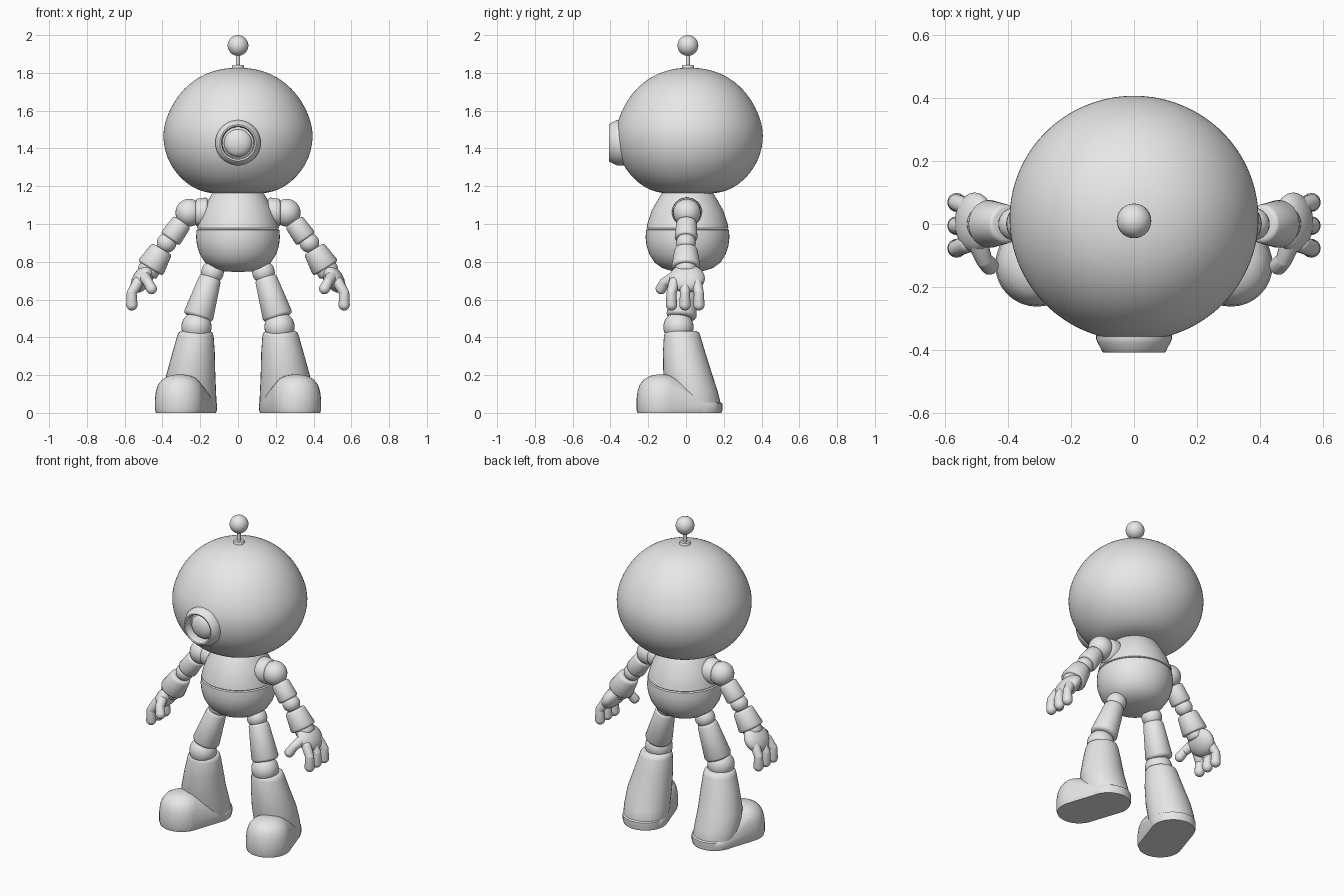
import bpy, bmesh, math
from mathutils import Matrix, Vector

cube = bpy.data.objects.get("Cube")
if cube:
    bpy.data.objects.remove(cube, do_unlink=True)

grey = bpy.data.materials.new("plain_grey")
grey.use_nodes = True
grey.diffuse_color = (0.8, 0.8, 0.8, 1)
grey.node_tree.nodes["Principled BSDF"].inputs["Base Color"].default_value = (0.8, 0.8, 0.8, 1)


def finish(name, bm, matrix=None, angle=40, subdiv=0):
    """Turn a bmesh into a smooth shaded object."""
    bmesh.ops.remove_doubles(bm, verts=bm.verts, dist=0.0002)
    if matrix:
        bm.transform(matrix)
    bmesh.ops.recalc_face_normals(bm, faces=bm.faces)
    mesh = bpy.data.meshes.new(name)
    bm.to_mesh(mesh)
    bm.free()
    mesh.materials.append(grey)
    obj = bpy.data.objects.new(name, mesh)
    bpy.context.collection.objects.link(obj)
    bpy.ops.object.select_all(action='DESELECT')
    obj.select_set(True)
    bpy.context.view_layer.objects.active = obj
    bpy.ops.object.shade_smooth_by_angle(angle=math.radians(angle))
    if subdiv:
        mod = obj.modifiers.new("rounding", 'SUBSURF')
        mod.levels = mod.render_levels = subdiv
    return obj


def circle(bm, x, y, z, r, n):
    return [bm.verts.new((x + r * math.cos(math.tau * i / n),
                          y + r * math.sin(math.tau * i / n), z)) for i in range(n)]


def loft(name, rings, matrix=None, n=32, **kw):
    """Skin circles given as (x, y, z, radius)."""
    bm = bmesh.new()
    loops = [circle(bm, *ring, n) for ring in rings]
    for a, b in zip(loops, loops[1:]):
        for i in range(n):
            j = (i + 1) % n
            bm.faces.new((a[i], a[j], b[j], b[i]))
    return finish(name, bm, matrix, **kw)


def lathe(name, profile, matrix=None, **kw):
    return loft(name, [(0, 0, z, r) for r, z in profile], matrix, **kw)


def ball(name, centre, size, turn=Matrix()):
    bm = bmesh.new()
    bmesh.ops.create_uvsphere(bm, u_segments=28, v_segments=16, radius=1)
    scale = Matrix.Diagonal((*size, 1)) if isinstance(size, tuple) else Matrix.Scale(size, 4)
    return finish(name, bm, Matrix.Translation(centre) @ turn @ scale, angle=80)


def along(p, q):
    """Frame at p whose z axis points to q."""
    p, q = Vector(p), Vector(q)
    return Matrix.Translation(p) @ (q - p).to_track_quat('Z', 'Y').to_matrix().to_4x4()


def limb(name, p, q, r0, r1, edge=0.012):
    """Tapered cylinder with rounded rims."""
    h = (Vector(q) - Vector(p)).length
    e = edge
    lathe(name, [(0, 0), (r0 - e, 0), (r0 - e * .3, e * .3), (r0, e),
                 (r1, h - e), (r1 - e * .3, h - e * .3), (r1 - e, h), (0, h)],
          along(p, q), angle=50)


def capsule(name, p, q, r0, r1):
    h = (Vector(q) - Vector(p)).length
    arc = [math.radians(a) for a in range(0, 91, 15)]
    low = [(r0 * math.sin(a), -r0 * math.cos(a)) for a in arc]
    high = [(r1 * math.cos(a), h + r1 * math.sin(a)) for a in arc]
    lathe(name, low + high, along(p, q), n=16, angle=80)


# Head
lathe("head", [(0, 1.83), (.1, 1.82), (.19, 1.79), (.27, 1.735), (.335, 1.66), (.38, 1.57),
               (.4, 1.49), (.395, 1.41), (.37, 1.33), (.315, 1.25), (.24, 1.19),
               (.16, 1.162), (0, 1.155)],
      Matrix.Translation((0, .018, 0)) @ Matrix.Diagonal((1, .985, 1, 1)), subdiv=2, angle=180)

# Single eye: raised rim and domed lens
eye = Matrix.Translation((0, 0, 1.43)) @ Matrix.Rotation(math.pi / 2, 4, 'X')
lathe("eye_rim", [(.118, .28), (.12, .365), (.116, .375), (.1, .405), (.096, .408),
                  (.088, .406), (.085, .4), (.082, .35)], eye, n=48)
ball("eye_lens", (0, -.355, 1.43), (.075, .042, .075))

# Antenna
place = Matrix.Translation((0, .01, 0))
lathe("antenna_base", [(0, 1.81), (.032, 1.81), (.032, 1.836), (.028, 1.841), (0, 1.841)], place)
lathe("antenna_stem", [(.011, 1.83), (.011, 1.91)], place, n=16)
ball("antenna_ball", (0, .01, 1.945), .055)

# Torso with a waist seam
place = Matrix.Translation((0, .008, 0))
lathe("torso_upper", [(0, 1.18), (.12, 1.18), (.135, 1.165), (.162, 1.12), (.19, 1.07),
                      (.21, 1.01), (.217, .979), (.213, .975), (.1, .975)],
      place, n=48, angle=45)
lathe("torso_lower", [(.1, .973), (.214, .973), (.219, .969), (.222, .93), (.217, .885),
                      (.202, .84), (.175, .797), (.135, .767), (.08, .75), (0, .745)],
      place, n=48, angle=45)

for side, s in (("left", 1), ("right", -1)):
    def P(x, y, z):
        return (s * x, y, z)

    # Arm
    limb(side + "_shoulder_socket", P(.16, .005, 1.06), P(.225, .005, 1.06), .08, .074)
    ball(side + "_shoulder", P(.258, .005, 1.06), .073)
    limb(side + "_upper_arm", P(.295, .003, 1.012), P(.36, 0, .92), .055, .06)
    ball(side + "_elbow", P(.378, 0, .9), .052)
    limb(side + "_forearm", P(.402, 0, .868), P(.465, 0, .765), .062, .076)

    # Hand
    wrist, knuckles = P(.455, 0, .785), P(.54, 0, .66)
    turn = along(wrist, knuckles).to_3x3().to_4x4()
    limb(side + "_wrist", wrist, P(.485, 0, .735), .058, .058)
    palm_axis = turn.to_3x3() @ Vector((1, 0, 0))
    flat_x = abs(palm_axis.y) < .5
    ball(side + "_palm", P(.505, .005, .712),
         (.05, .095, .085) if flat_x else (.095, .05, .085), turn)
    for finger, y in (("front", -.07), ("middle", -.005), ("back", .062)):
        a, b, c = P(.53, y * .9, .69), P(.563, y * 1.1, .635), P(.562, y * 1.1, .572)
        capsule(f"{side}_{finger}_finger_base", a, b, .029, .026)
        capsule(f"{side}_{finger}_finger_tip", b, c, .026, .03)
    a, b, c = P(.495, -.06, .72), P(.475, -.115, .69), P(.458, -.132, .657)
    capsule(side + "_thumb_base", a, b, .032, .026)
    capsule(side + "_thumb_tip", b, c, .026, .029)

    # Leg
    ball(side + "_hip", P(.135, 0, .745), .06)
    limb(side + "_thigh", P(.145, -.002, .72), P(.213, -.025, .502), .06, .08, .018)
    ball(side + "_knee", P(.22, -.04, .455), .08)

    # Boot shaft leaning back down to the heel
    loft(side + "_boot_shaft", [
        P(.245, .06, 0) + (0,), P(.245, .06, 0) + (.128,), P(.245, .06, .015) + (.133,),
        P(.25, .035, .11) + (.134,), P(.25, .01, .2) + (.13,), P(.235, -.01, .32) + (.112,),
        P(.226, -.02, .405) + (.097,), P(.225, -.021, .425) + (.09,),
        P(.225, -.022, .433) + (.078,), P(.225, -.022, .433) + (0,)], angle=50)

    # Boot foot: hull around a domed toe cap and the heel
    bm = bmesh.new()
    for k, z in ((.96, 0), (1, .018), (1, .07), (.96, .115), (.87, .15), (.7, .178),
                 (.45, .196), (.15, .203)):
        circle(bm, *P(.308, -.13, z), .132 * k, 32)
    for k, z in ((.96, 0), (1, .018), (1, .05)):
        circle(bm, *P(.245, .06, z), .133 * k, 32)
    hull = bmesh.ops.convex_hull(bm, input=bm.verts)
    spare = [g for g in hull["geom_interior"] if isinstance(g, bmesh.types.BMVert)]
    bmesh.ops.delete(bm, geom=spare, context='VERTS')
    finish(side + "_boot_foot", bm, angle=45)
